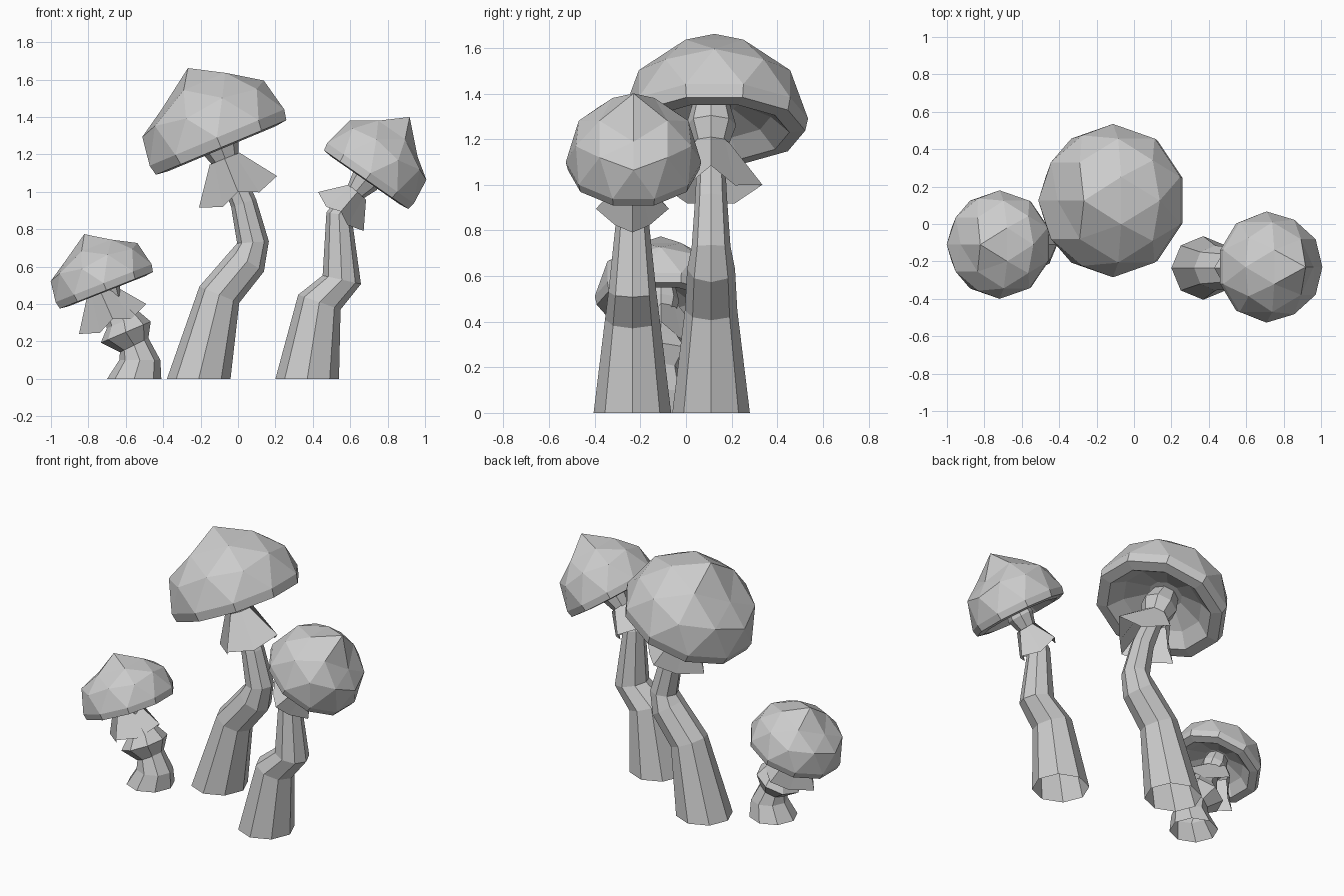
import bpy, bmesh
from math import cos, sin, tau, radians
from mathutils import Matrix, Vector

if "Cube" in bpy.data.objects:
    bpy.data.objects.remove(bpy.data.objects["Cube"])


def finish(bm, name, matrix=None):
    if matrix:
        bm.transform(matrix)
    bmesh.ops.recalc_face_normals(bm, faces=bm.faces)
    mesh = bpy.data.meshes.new(name)
    bm.to_mesh(mesh)
    bm.free()
    bpy.context.collection.objects.link(bpy.data.objects.new(name, mesh))


def frame(x, y, z, tilt, spin=0):
    return (Matrix.Translation((x, y, z)) @ Matrix.Rotation(radians(tilt), 4, 'Y')
            @ Matrix.Rotation(radians(spin), 4, 'Z'))


def bridge(bm, a, b):
    for i in range(len(a)):
        j = (i + 1) % len(a)
        bm.faces.new((a[i], a[j], b[j], b[i]))


# Eight-sided stem, open below: rings (x, z, radius) set square to a bent path
def stem(name, y, path):
    bm = bmesh.new()
    pts = [Vector((x, y, z)) for x, z, r in path]
    rings = []
    for k, p in enumerate(pts):
        d = pts[min(k + 1, len(pts) - 1)] - pts[max(k - 1, 0)]
        d = Vector((0, 0, 1)) if k == 0 else d.normalized()
        side = Vector((d.z, 0, -d.x))
        r = path[k][2]
        rings.append([bm.verts.new(p + side * r * cos(tau * i / 8)
                                   + Vector((0, r * sin(tau * i / 8), 0)))
                      for i in range(8)])
    for a, b in zip(rings, rings[1:]):
        bridge(bm, a, b)
    bm.faces.new(rings[-1])
    finish(bm, name)


# Pointed skirt: four long corners and four short, lower ones
def skirt(name, x, y, z, tilt, r):
    bm = bmesh.new()
    rings = []
    for kind in range(2):
        ring = []
        for i in range(8):
            long = i % 2 == 0
            rr, h = [(r if long else r * 0.66, 0 if long else -0.2 * r),
                     (r * 0.38, r * 0.85)][kind]
            ring.append(bm.verts.new((rr * cos(tau * i / 8), rr * sin(tau * i / 8), h)))
        rings.append(ring)
    bridge(bm, *rings)
    finish(bm, name, frame(x, y, z, tilt))


# Faceted cap: upper half of an icosphere drawn up to a point, with rim and hollow underside
def cap(name, x, y, z, tilt, r, heights):
    apex, upper, upper_low, lower = heights
    bm = bmesh.new()
    bmesh.ops.create_icosphere(bm, subdivisions=2, radius=1)
    bmesh.ops.delete(bm, geom=[v for v in bm.verts if v.co.z < -0.1], context='VERTS')
    for v in bm.verts:
        c = v.co
        if c.z > 0.99:
            h = apex
        elif c.z > 0.7:
            h = upper_low if abs(c.y) < 0.01 and c.x > 0 else upper
        else:
            h = 0.08 * r + (lower - 0.08 * r) * c.z / 0.447
        v.co = (c.x * r, c.y * r, h)
    edges = [e for e in bm.edges if e.is_boundary]
    for rr, h in ((0.97, -0.06), (0.8, -0.08), (0.6, 0.1), (0.25, 0.25)):
        out = bmesh.ops.extrude_edge_only(bm, edges=edges)['geom']
        for v in out:
            if isinstance(v, bmesh.types.BMVert):
                flat = Vector((v.co.x, v.co.y, 0)).normalized() * rr * r
                v.co = (flat.x, flat.y, h * r)
        edges = [e for e in out if isinstance(e, bmesh.types.BMEdge) and e.is_boundary]
    bmesh.ops.contextual_create(bm, geom=edges)
    finish(bm, name, frame(x, y, z, tilt, 180 if tilt < 0 else 0))


# Tall mushroom
stem("tall_stem", 0.11, [(-0.21, 0, 0.17), (-0.10, 0.45, 0.115), (0.05, 0.63, 0.105),
                         (0.08, 0.73, 0.085), (0.03, 0.94, 0.07), (-0.05, 1.13, 0.06),
                         (-0.10, 1.26, 0.11), (-0.15, 1.36, 0.08)])
skirt("tall_skirt", 0, 0.11, 1.0, -22, 0.225)
cap("tall_cap", -0.10, 0.125, 1.26, -22.7, 0.41, (0.435, 0.335, 0.285, 0.19))

# Middle mushroom
stem("middle_stem", -0.235, [(0.37, 0, 0.17), (0.435, 0.41, 0.12), (0.555, 0.53, 0.105),
                             (0.54, 0.88, 0.068), (0.63, 1.00, 0.055), (0.68, 1.06, 0.08),
                             (0.74, 1.14, 0.06)])
skirt("middle_skirt", 0.55, -0.235, 0.895, 40.5, 0.16)
cap("middle_cap", 0.695, -0.23, 1.08, 34.8, 0.297, (0.39, 0.278, 0.24, 0.165))

# Small squat mushroom
stem("small_stem", -0.11, [(-0.555, 0, 0.145), (-0.525, 0.10, 0.11), (-0.555, 0.18, 0.085),
                           (-0.60, 0.25, 0.145), (-0.61, 0.31, 0.10), (-0.67, 0.41, 0.055),
                           (-0.71, 0.49, 0.08), (-0.74, 0.57, 0.06)])
skirt("small_skirt", -0.67, -0.11, 0.32, -24, 0.197)
cap("small_cap", -0.71, -0.11, 0.49, -21.5, 0.29, (0.305, 0.225, 0.205, 0.137))
